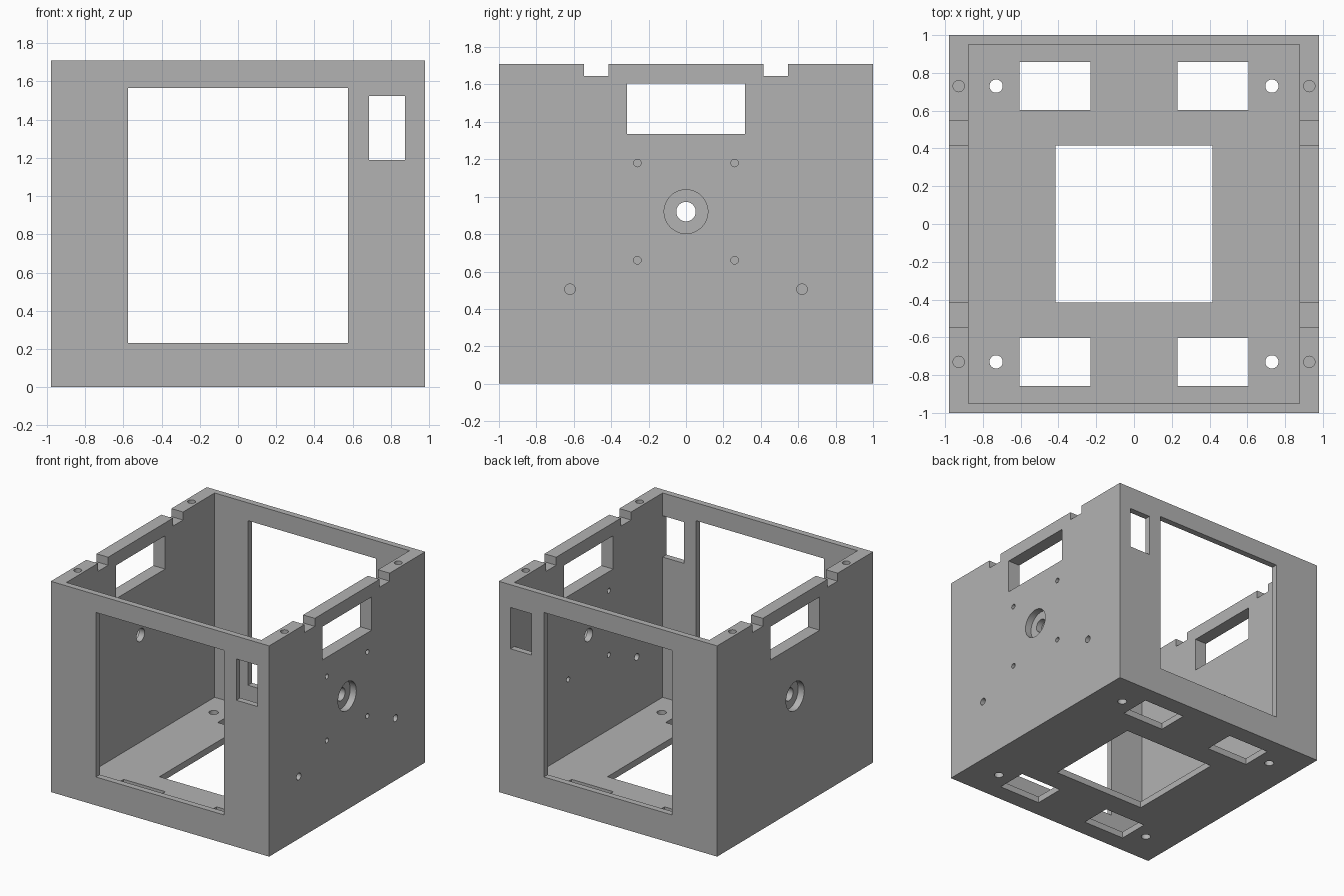
import bpy
import math
from mathutils import Matrix

cube = bpy.data.objects.get("Cube")
if cube:
    bpy.data.objects.remove(cube, do_unlink=True)

W, D, H = 0.98, 1.0, 1.71        # half width, half depth, height
INX, INY, FLOOR = 0.875, 0.95, 0.052
AXIS = {"X": Matrix.Rotation(math.pi / 2, 4, "Y"), "Z": Matrix.Identity(4)}


def box(name, x, y, z):
    """Box from (min, max) ranges."""
    bpy.ops.mesh.primitive_cube_add(size=1)
    ob = bpy.context.object
    ob.name = name
    size = [r[1] - r[0] for r in (x, y, z)]
    mid = [(r[0] + r[1]) / 2 for r in (x, y, z)]
    ob.data.transform(Matrix.Translation(mid) @ Matrix.Diagonal((*size, 1)))
    return ob


def rod(name, axis, center, radius, length):
    """Cylinder along an axis, around its centre."""
    bpy.ops.mesh.primitive_cylinder_add(vertices=48, radius=radius, depth=length)
    ob = bpy.context.object
    ob.name = name
    ob.data.transform(Matrix.Translation(center) @ AXIS[axis])
    return ob


# Enclosure block
body = box("enclosure_body", (-W, W), (-D, D), (0, H))
cutters = [box("cavity_cutter", (-INX, INX), (-INY, INY), (FLOOR, H + 0.2))]

# Front and back openings
cutters.append(box("main_window_cutter", (-0.575, 0.575), (-1.2, 1.2), (0.23, 1.565)))
cutters.append(box("small_window_cutter", (0.685, INX), (-1.2, 1.2), (1.19, 1.525)))

# Side windows and centre shaft holes
cutters.append(box("side_window_cutter", (-1.2, 1.2), (-0.315, 0.315), (1.335, 1.605)))
cutters.append(rod("shaft_cutter", "X", (0, 0, 0.92), 0.052, 2.4))

# Floor centre opening
cutters.append(box("floor_window_cutter", (-0.415, 0.415), (-0.415, 0.415), (-0.1, 0.15)))

for s in (-1, 1):
    # Rim notches and shaft counterbores
    cutters.append(box("notch_cutter", (-1.2, 1.2), sorted((s * 0.415, s * 0.545)), (1.645, 1.9)))
    cutters.append(rod("counterbore_cutter", "X", (s * (W + 0.045), 0, 0.92), 0.117, 0.2))
    # Mounting holes in the one drilled side wall
    for y, z, r in ((0.26, 1.18, 0.02), (0.26, 0.66, 0.02), (0.62, 0.505, 0.028)):
        cutters.append(rod("mount_hole_cutter", "X", (W - 0.05, s * y, z), r, 0.3))
    for t in (-1, 1):
        # Floor slots, floor screw holes, rim screw holes
        cutters.append(box("floor_slot_cutter", sorted((s * 0.23, s * 0.605)),
                           sorted((t * 0.603, t * 0.857)), (-0.1, 0.15)))
        cutters.append(rod("floor_hole_cutter", "Z", (s * 0.73, t * 0.73, 0), 0.035, 0.3))
        cutters.append(rod("rim_hole_cutter", "Z", (s * 0.928, t * 0.73, H), 0.03, 0.4))

# Cut everything, then bake and drop the cutters
for c in cutters:
    c.hide_render = True
    mod = body.modifiers.new(c.name, "BOOLEAN")
    mod.operation = "DIFFERENCE"
    mod.solver = "EXACT"
    mod.object = c
bpy.context.view_layer.update()
baked = bpy.data.meshes.new_from_object(body.evaluated_get(bpy.context.evaluated_depsgraph_get()))
body.modifiers.clear()
body.data = baked
for c in cutters:
    bpy.data.objects.remove(c, do_unlink=True)

# Single grey finish
grey = bpy.data.materials.new("light_grey")
grey.use_nodes = True
grey.diffuse_color = (0.45, 0.45, 0.45, 1)
grey.node_tree.nodes["Principled BSDF"].inputs["Base Color"].default_value = (0.45, 0.45, 0.45, 1)
body.data.materials.clear()
body.data.materials.append(grey)

bpy.ops.object.select_all(action="DESELECT")
body.select_set(True)
bpy.context.view_layer.objects.active = body
bpy.ops.object.shade_smooth_by_angle(angle=math.radians(30))
